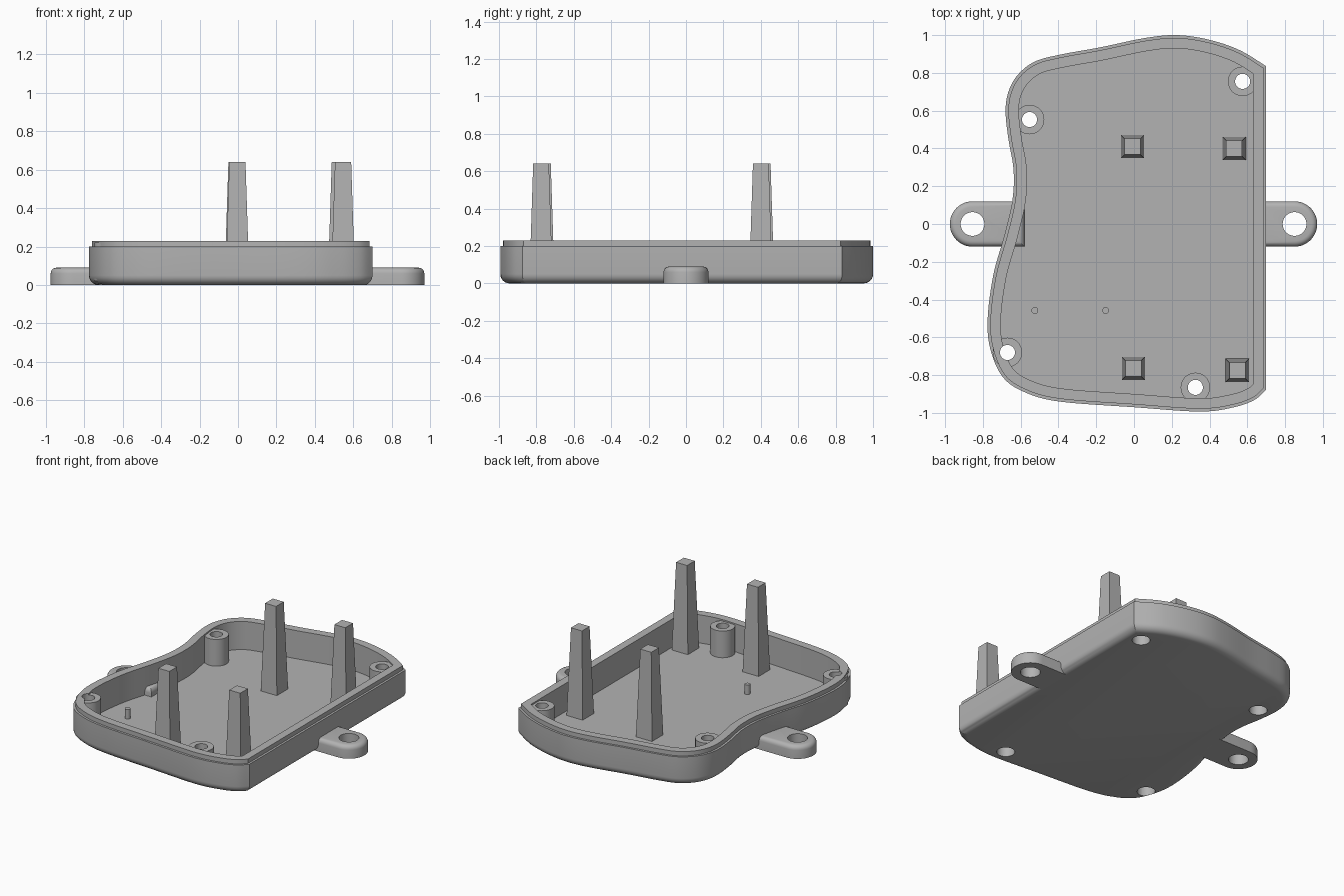
import bpy
import bmesh
import math
from mathutils import Vector

if "Cube" in bpy.data.objects:
    bpy.data.objects.remove(bpy.data.objects["Cube"])

grey = bpy.data.materials.new("plain grey")
grey.use_nodes = True
grey.diffuse_color = (0.45, 0.45, 0.45, 1)
grey.node_tree.nodes["Principled BSDF"].inputs["Base Color"].default_value = (0.45, 0.45, 0.45, 1)


def offset(points, d):
    """Move a counter-clockwise outline inward by d with mitred corners."""
    result = []
    for i, p in enumerate(points):
        a = (p - points[i - 1]).normalized()
        b = (points[(i + 1) % len(points)] - p).normalized()
        na, nb = Vector((-a.y, a.x)), Vector((-b.y, b.x))
        result.append(p + (na + nb) * d / (1 + na.dot(nb)))
    return result


def loft(name, outline, profile):
    """Closed solid from an outline and a list of (inset, height) steps."""
    bm = bmesh.new()
    rings = [[bm.verts.new((p.x, p.y, z)) for p in offset(outline, d)] for d, z in profile]
    n = len(outline)
    for low, high in zip(rings, rings[1:]):
        for i in range(n):
            j = (i + 1) % n
            bm.faces.new((low[i], low[j], high[j], high[i]))
    bm.faces.new(rings[0][::-1])
    bm.faces.new(rings[-1])
    mesh = bpy.data.meshes.new(name)
    bm.to_mesh(mesh)
    bm.free()
    mesh.materials.append(grey)
    obj = bpy.data.objects.new(name, mesh)
    bpy.context.collection.objects.link(obj)
    return obj


def circle(x, y, r, n=32):
    return [Vector((x + r * math.cos(2 * math.pi * i / n), y + r * math.sin(2 * math.pi * i / n)))
            for i in range(n)]


def cylinder(name, x, y, r, z0, z1):
    return loft(name, circle(x, y, r), [(0, z0), (0, z1)])


def select(obj):
    bpy.ops.object.select_all(action='DESELECT')
    obj.select_set(True)
    bpy.context.view_layer.objects.active = obj


def combine(obj, tool, operation):
    """Apply a boolean and discard the tool."""
    select(obj)
    mod = obj.modifiers.new("boolean", 'BOOLEAN')
    mod.operation = operation
    mod.solver = 'EXACT'
    mod.object = tool
    bpy.ops.object.modifier_apply(modifier=mod.name)
    bpy.data.objects.remove(tool)


def smooth(obj):
    select(obj)
    bpy.ops.object.shade_smooth_by_angle(angle=math.radians(30))


def spline(points, steps=6):
    """Smooth curve through the points."""
    p = [points[0]] + points + [points[-1]]
    curve = []
    for a, b, c, d in zip(p, p[1:], p[2:], p[3:]):
        for k in range(steps):
            t = k / steps
            curve.append(0.5 * (2 * b + (c - a) * t + (2 * a - 5 * b + 4 * c - d) * t ** 2
                                + (3 * b - a - 3 * c + d) * t ** 3))
    return curve + [points[-1]]


# Shell outline, from the sharp back corner round the wavy side to the front corner
outline = spline([Vector(p) for p in (
    (.70, .835), (.56, .92), (.40, .975), (.23, 1), (.06, .985), (-.18, .935),
    (-.39, .897), (-.525, .86), (-.615, .79), (-.665, .70), (-.68, .595),
    (-.665, .45), (-.638, .29), (-.643, .13), (-.685, -.055), (-.745, -.27),
    (-.775, -.505), (-.76, -.665), (-.695, -.81), (-.58, -.89), (-.395, -.94),
    (0, -.97), (.35, -.993), (.53, -.97), (.64, -.93), (.70, -.875))])

# Open tray with rounded bottom edge, stepped lip and recessed floor
FLOOR, RIM, ROUND = 0.035, 0.23, 0.05
rounding = [(ROUND * (1 - math.sin(a)), ROUND * (1 - math.cos(a)))
            for a in (math.pi / 2 * i / 6 for i in range(7))]
tray = loft("tray", outline, rounding + [(0, .2), (.015, .2), (.015, RIM), (.07, RIM), (.07, FLOOR)])

# Screw bosses joined to the wall, with through holes and counterbores
bosses = ((.575, .755), (-.553, .553), (-.67, -.68), (.325, -.865))
for x, y in bosses:
    combine(tray, cylinder("boss", x, y, .078, .02, .22), 'UNION')
for x, y in bosses:
    combine(tray, cylinder("screw_hole", x, y, .04, -.1, .4), 'DIFFERENCE')
    combine(tray, cylinder("counterbore", x, y, .057, -.1, .12), 'DIFFERENCE')
smooth(tray)

# Mounting lugs on both sides
HALF = 0.12
for name, side, centre, inner in (("left_lug", 1, .85, .65), ("right_lug", -1, .855, .58)):
    arc = [-math.pi / 2 + math.pi * i / 24 for i in range(25)]
    shape = [Vector((centre + HALF * math.cos(a), HALF * math.sin(a))) for a in arc]
    shape += [Vector((inner, HALF)), Vector((inner, -HALF))]
    if side < 0:
        shape = [Vector((-p.x, p.y)) for p in reversed(shape)]
    top = [(.03 * (1 - math.cos(a)), .06 + .03 * math.sin(a))
           for a in (math.pi / 2 * i / 5 for i in range(6))]
    lug = loft(name, shape, [(0, 0)] + top)
    combine(lug, cylinder("lug_hole", side * centre, 0, .063, -.1, .2), 'DIFFERENCE')
    smooth(lug)

# Tapered square posts
for name, x, y in (("back_right_post", -.008, .41), ("back_left_post", .53, .40),
                   ("front_right_post", -.003, -.765), ("front_left_post", .547, -.775)):
    h = .062
    square = [Vector((x + i * h, y + j * h)) for i, j in ((-1, -1), (1, -1), (1, 1), (-1, 1))]
    loft(name, square, [(0, FLOOR - .01), (.02, .64)])

# Small locating pegs
for name, x in (("outer_peg", -.525), ("inner_peg", -.15)):
    smooth(cylinder(name, x, -.458, .018, FLOOR - .01, .1))
